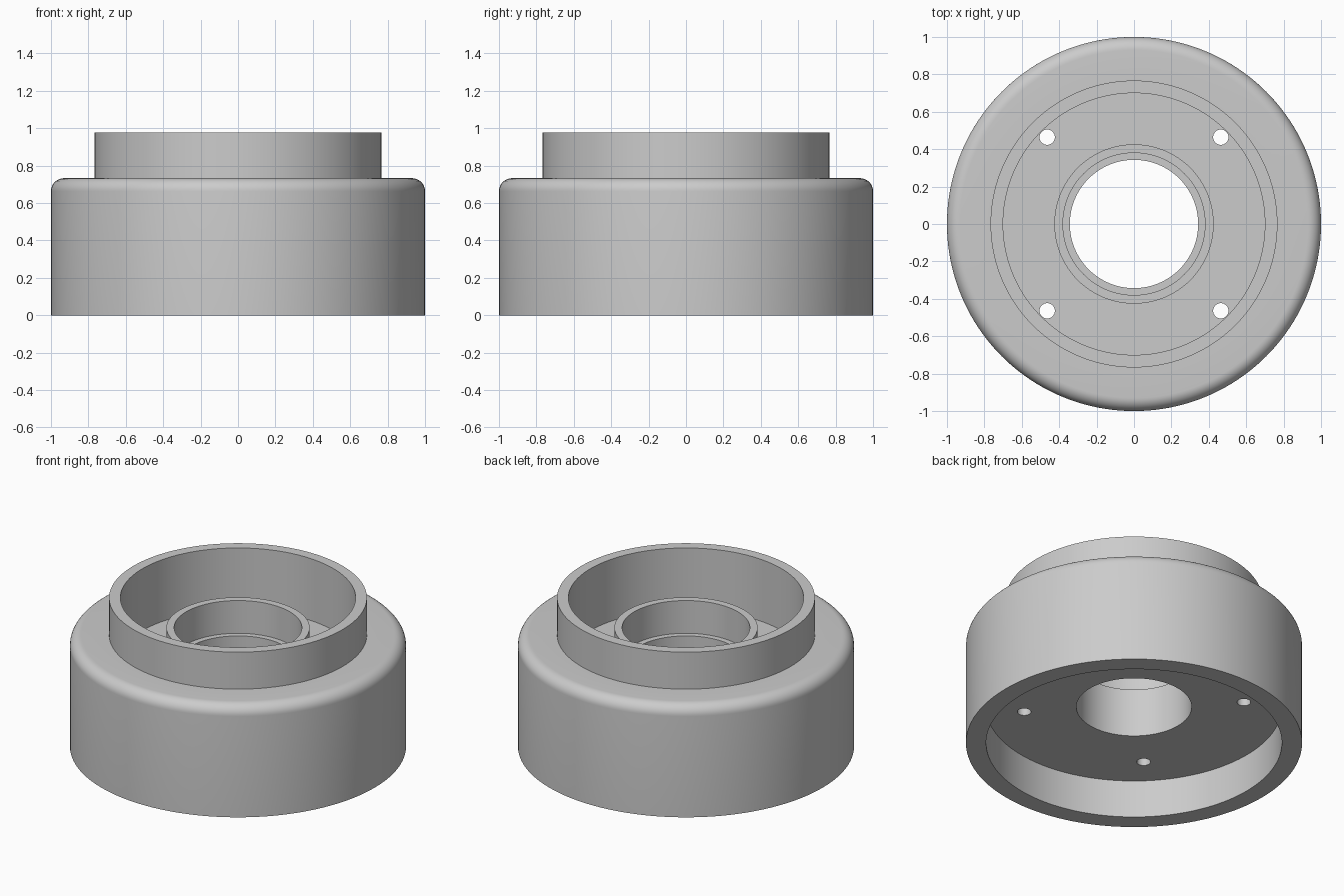
import bpy, bmesh, math

if "Cube" in bpy.data.objects:
    bpy.data.objects.remove(bpy.data.objects["Cube"])

SEGS = 160
TOP_Z, SHOULDER_Z, FLOOR_Z, CEILING_Z = 0.976, 0.733, 0.57, 0.247
FILLET = 0.07


def lathe(name, profile):
    """Spin a closed (radius, z) profile around the z axis."""
    bm = bmesh.new()
    rings = []
    for i in range(SEGS):
        a = 2 * math.pi * i / SEGS
        rings.append([bm.verts.new((r * math.cos(a), r * math.sin(a), z)) for r, z in profile])
    n = len(profile)
    for i in range(SEGS):
        p, q = rings[i], rings[(i + 1) % SEGS]
        for j in range(n):
            k = (j + 1) % n
            bm.faces.new((p[j], q[j], q[k], p[k]))
    bmesh.ops.recalc_face_normals(bm, faces=bm.faces)
    mesh = bpy.data.meshes.new(name)
    bm.to_mesh(mesh)
    bm.free()
    obj = bpy.data.objects.new(name, mesh)
    bpy.context.collection.objects.link(obj)
    return obj


# Rounded outer shoulder
shoulder = [(1 - FILLET + FILLET * math.cos(math.radians(t)),
             SHOULDER_Z - FILLET + FILLET * math.sin(math.radians(t)))
            for t in range(0, 91, 10)]

# Full cross-section: underside recess, outer wall, collar, cup floor, bearing seat, bore
profile = [(0.343, CEILING_Z), (0.88, CEILING_Z), (0.88, 0), (1, 0)] + shoulder + [
    (0.767, SHOULDER_Z), (0.767, TOP_Z), (0.70, TOP_Z), (0.70, FLOOR_Z),
    (0.426, FLOOR_Z), (0.426, 0.78), (0.38, 0.78), (0.38, 0.565), (0.343, 0.565)]
body = lathe("flanged_housing", profile)

# Four screw holes through the floor
for sx in (-1, 1):
    for sy in (-1, 1):
        bpy.ops.mesh.primitive_cylinder_add(vertices=32, radius=0.041, depth=0.6,
                                            location=(sx * 0.464, sy * 0.464, 0.41))
        cutter = bpy.context.object
        cutter.name = "screw_hole_cutter"
        cutter.hide_render = True
        mod = body.modifiers.new("screw_hole", 'BOOLEAN')
        mod.operation, mod.solver, mod.object = 'DIFFERENCE', 'EXACT', cutter
        bpy.context.view_layer.objects.active = body
        bpy.ops.object.modifier_apply(modifier=mod.name)
        bpy.data.objects.remove(cutter)

# Smooth curved walls, keep the rims crisp
bpy.ops.object.select_all(action='DESELECT')
body.select_set(True)
bpy.context.view_layer.objects.active = body
bpy.ops.object.shade_smooth_by_angle(angle=math.radians(30))
